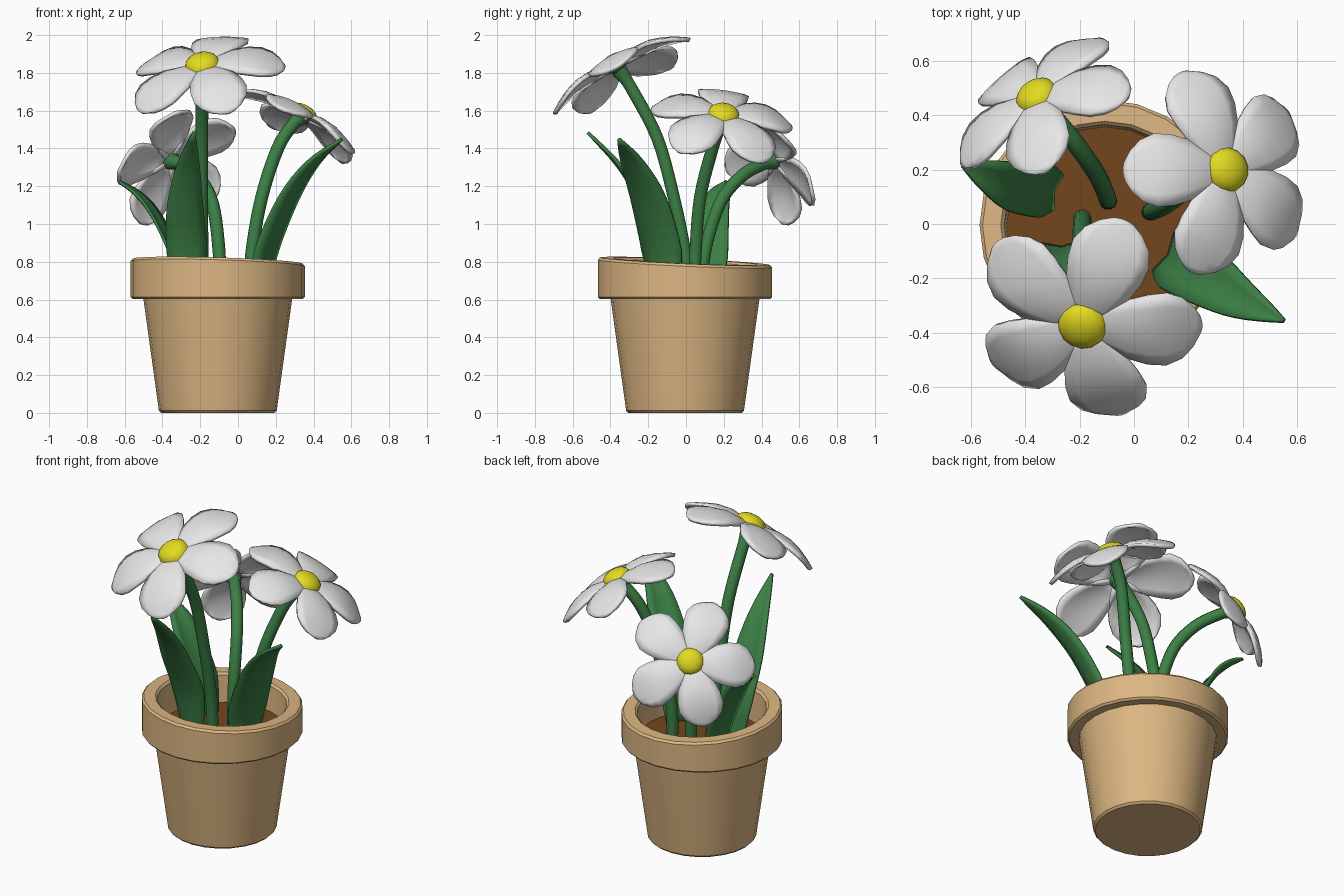
import bpy, bmesh, math
from mathutils import Vector

if "Cube" in bpy.data.objects:
    bpy.data.objects.remove(bpy.data.objects["Cube"])


def material(name, rgb):
    m = bpy.data.materials.new(name)
    m.diffuse_color = (*rgb, 1)
    m.use_nodes = True
    m.node_tree.nodes["Principled BSDF"].inputs["Base Color"].default_value = m.diffuse_color
    return m


CLAY = material("clay", (0.72, 0.47, 0.225))
SOIL = material("soil", (0.17, 0.062, 0.012))
GREEN = material("green", (0.045, 0.215, 0.06))
WHITE = material("petal white", (0.8, 0.8, 0.8))
YELLOW = material("yellow", (0.77, 0.71, 0.015))


def finish(bm, name, mat, angle=40):
    bmesh.ops.recalc_face_normals(bm, faces=bm.faces)
    me = bpy.data.meshes.new(name)
    bm.to_mesh(me)
    bm.free()
    me.materials.append(mat)
    ob = bpy.data.objects.new(name, me)
    bpy.context.collection.objects.link(ob)
    bpy.ops.object.select_all(action='DESELECT')
    ob.select_set(True)
    bpy.context.view_layer.objects.active = ob
    bpy.ops.object.shade_smooth_by_angle(angle=math.radians(angle))
    return ob


def thicken(ob, t):
    mod = ob.modifiers.new("thickness", 'SOLIDIFY')
    mod.thickness = t
    mod.offset = 0


def grid(bm, rows, close=False):
    """Skin rows of points with quads."""
    vs = [[bm.verts.new(p) for p in row] for row in rows]
    n = len(rows[0])
    for a, b in zip(vs, vs[1:]):
        for i in range(n if close else n - 1):
            j = (i + 1) % n
            bm.faces.new((a[i], a[j], b[j], b[i]))
    return vs


def smooth_path(pts, n=5):
    """Catmull-Rom sampling of a list of points."""
    p = [Vector(q) for q in pts]
    p = [2 * p[0] - p[1]] + p + [2 * p[-1] - p[-2]]
    out = []
    for i in range(1, len(p) - 2):
        for k in range(n):
            t = k / n
            a, b, c, d = p[i - 1:i + 3]
            out.append(0.5 * (2 * b + (c - a) * t + (2 * a - 5 * b + 4 * c - d) * t * t
                              + (3 * b - a - 3 * c + d) * t ** 3))
    return out + [p[-2]]


# Pot: turned profile, upper lip slightly slanted
CX, CY, SIDES = -0.107, -0.005, 24
profile = [(0.3, 0), (0.312, 0.012), (0.394, 0.605), (0.45, 0.602), (0.461, 0.613),
           (0.461, 0.79), (0.45, 0.803), (0.383, 0.803), (0.37, 0.79), (0.36, 0.58)]
bm = bmesh.new()
rows = []
for r, z in profile:
    row = []
    for i in range(SIDES):
        a = math.tau * i / SIDES
        x, y = r * math.cos(a), r * math.sin(a)
        row.append((CX + x, CY + y, z - (0.03 * x + 0.045 * y if z > 0.7 else 0)))
    rows.append(row)
vs = grid(bm, rows, True)
bm.faces.new(vs[0])
bm.faces.new(vs[-1])
finish(bm, "pot", CLAY, 35)

# Soil disc
bm = bmesh.new()
ring = [(CX + 0.366 * math.cos(math.tau * i / SIDES), CY + 0.366 * math.sin(math.tau * i / SIDES))
        for i in range(SIDES)]
vs = grid(bm, [[(x, y, z) for x, y in ring] for z in (0.59, 0.615)], True)
bm.faces.new(vs[0])
bm.faces.new(vs[1])
finish(bm, "soil", SOIL)


# Stems: swept tubes that swell under the flower
def stem(name, pts):
    path = smooth_path(pts)
    bm = bmesh.new()
    rows = []
    side = Vector((1, 0, 0))
    for i, p in enumerate(path):
        d = (path[min(i + 1, len(path) - 1)] - path[max(i - 1, 0)]).normalized()
        side = (side - d * side.dot(d)).normalized()
        up = d.cross(side)
        r = 0.034 + 0.011 * max(0, i / (len(path) - 1) - 0.85) / 0.15
        rows.append([p + r * (side * math.cos(math.tau * k / 10) + up * math.sin(math.tau * k / 10))
                     for k in range(10)])
    vs = grid(bm, rows, True)
    bm.faces.new(vs[0])
    bm.faces.new(vs[-1])
    finish(bm, name, GREEN, 50)


# Flower heads: five drooping petals around a button, green cup behind
PETAL = [(0, 0.045), (0.15, 0.08), (0.35, 0.117), (0.55, 0.139), (0.72, 0.145),
         (0.86, 0.122), (0.95, 0.082), (1, 0.036)]


def dome(name, mat, c, ex, ey, n, r, front, back):
    """Flattened ball with separate front and back depth."""
    bm = bmesh.new()
    bmesh.ops.create_uvsphere(bm, u_segments=14, v_segments=8, radius=1)
    for q in bm.verts:
        x, y, z = q.co
        q.co = c + ex * x * r + ey * y * r + n * z * (front if z > 0 else back)
    finish(bm, name, mat, 50)


def flower(name, centre, normal, ref, turn, size):
    n = Vector(normal).normalized()
    ref = Vector(ref)
    ex = (ref - n * ref.dot(n)).normalized()
    ey = n.cross(ex)
    c = Vector(centre)
    bm = bmesh.new()
    for k in range(5):
        a = math.radians(turn + 72 * k)
        u = ex * math.cos(a) + ey * math.sin(a)
        v = n.cross(u)
        rows = []
        for t, w in PETAL:
            row = []
            for j in range(-3, 4):
                s = j / 3
                r = 0.03 + 0.388 * t - 0.012 * t * s * s
                h = -0.015 + 0.035 * math.sin(math.pi * t) - 0.085 * t * t
                h -= 0.025 * s * s * math.sin(math.pi * min(t + 0.1, 1))
                row.append(c + size * (u * r + v * w * s + n * h))
            rows.append(row)
        grid(bm, rows)
    thicken(finish(bm, name + "_petals", WHITE), 0.02)
    dome(name + "_button", YELLOW, c, ex, ey, n, 0.089 * size, 0.05 * size, 0.008)
    dome(name + "_cup", GREEN, c - n * 0.02, ex, ey, n, 0.05, 0.01, 0.035)


flower("front_flower", (-0.19, -0.375, 1.85), (-0.18, -0.47, 0.86), (1, 0, 0), -1, 1.02)
flower("right_flower", (0.345, 0.2, 1.585), (0.48, 0.14, 0.86), (1, 0, 0), 184, 0.93)
flower("back_flower", (-0.362, 0.475, 1.345), (-0.48, 0.7, 0.53), (-0.82, -0.57, 0), -4, 0.88)

stem("front_stem", [(-0.19, 0.02, 0.6), (-0.19, 0.0, 0.82), (-0.193, -0.06, 1.12),
                    (-0.192, -0.15, 1.45), (-0.19, -0.29, 1.72), (-0.185, -0.355, 1.815)])
stem("right_stem", [(0.06, 0.045, 0.6), (0.072, 0.05, 0.84), (0.125, 0.075, 1.14),
                    (0.21, 0.14, 1.4), (0.285, 0.18, 1.52), (0.325, 0.195, 1.56)])
stem("back_stem", [(-0.095, 0.085, 0.6), (-0.1, 0.1, 0.85), (-0.135, 0.18, 1.11),
                   (-0.21, 0.29, 1.25), (-0.3, 0.4, 1.315), (-0.345, 0.453, 1.33)])


# Leaves: curved blades with a shallow fold
def leaf(name, pts, size):
    path = smooth_path(pts, 4)
    lean = path[-1] - path[0]
    side = Vector((-lean.y, lean.x, 0)).normalized()
    bm = bmesh.new()
    rows = []
    for i, p in enumerate(path):
        t = i / (len(path) - 1)
        d = (path[min(i + 1, len(path) - 1)] - path[max(i - 1, 0)]).normalized()
        up = d.cross(side)
        w = size * (0.075 + 0.15 * t) if t < 0.25 else size * 0.1125 * (1 - ((t - 0.25) / 0.77) ** 2)
        rows.append([p + side * w * s - up * 0.25 * w * (0.4 - abs(s)) for s in (-1, -0.5, 0, 0.5, 1)])
    grid(bm, rows)
    thicken(finish(bm, name, GREEN, 50), 0.016)


leaf("right_leaf", [(0.12, -0.11, 0.6), (0.165, -0.135, 0.85), (0.28, -0.205, 1.13),
                    (0.405, -0.285, 1.32), (0.55, -0.355, 1.45)], 1.06)
leaf("left_leaf", [(-0.29, 0.12, 0.6), (-0.34, 0.125, 0.82), (-0.45, 0.14, 1.05),
                   (-0.54, 0.175, 1.16), (-0.63, 0.215, 1.225)], 0.9)
leaf("front_leaf", [(-0.265, -0.08, 0.6), (-0.27, -0.12, 0.85), (-0.28, -0.22, 1.08),
                    (-0.265, -0.35, 1.3), (-0.235, -0.52, 1.485)], 0.95)
